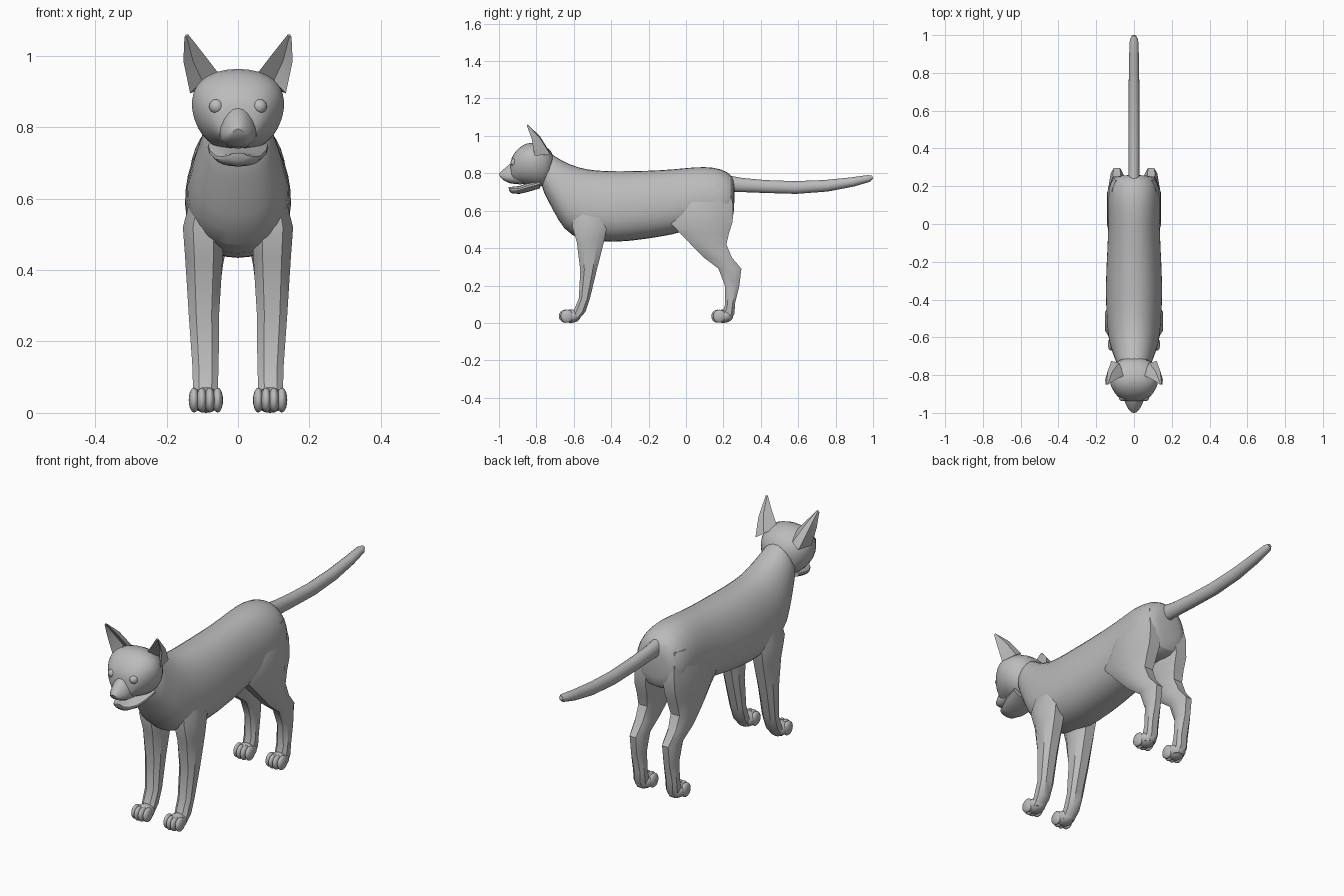
import bpy, bmesh, math
from mathutils import Vector

cube = bpy.data.objects.get("Cube")
if cube:
    bpy.data.objects.remove(cube, do_unlink=True)

grey = bpy.data.materials.new("plain grey")
grey.use_nodes = True
COLOUR = (0.5, 0.5, 0.5, 1)
grey.diffuse_color = COLOUR
grey.node_tree.nodes["Principled BSDF"].inputs["Base Color"].default_value = COLOUR


def finish(name, bm, mirror=False, subdiv=0, angle=40):
    """Turn a bmesh into a smooth-shaded object with its modifiers."""
    bmesh.ops.recalc_face_normals(bm, faces=bm.faces)
    mesh = bpy.data.meshes.new(name)
    bm.to_mesh(mesh)
    bm.free()
    mesh.materials.append(grey)
    mesh.shade_smooth()
    mesh.set_sharp_from_angle(angle=math.radians(angle))
    obj = bpy.data.objects.new(name, mesh)
    bpy.context.collection.objects.link(obj)
    if mirror:
        obj.modifiers.new("mirror", "MIRROR").use_mirror_merge = False
    if subdiv:
        sub = obj.modifiers.new("smooth", "SUBSURF")
        sub.levels = sub.render_levels = subdiv
    return obj


def ring(a, b, half, x=0, sides=16, power=2.2, pear=0):
    """Rounded section between side-plane points a and b (y, z)."""
    a, b = Vector((x, *a)), Vector((x, *b))
    points = []
    for i in range(sides):
        t = math.tau * (i + 0.5 * (sides == 8)) / sides
        c, s = math.cos(t), math.sin(t)
        c = math.copysign(abs(c) ** (2 / power), c)
        s = math.copysign(abs(s) ** (2 / power), s)
        p = (a + b) / 2 + (a - b) / 2 * c
        p.x += half * s * (1 + pear * c)
        points.append(p)
    return points


def skin(name, rings, **options):
    """Skin a closed surface over rings of equal length."""
    bm = bmesh.new()
    loops = [[bm.verts.new(p) for p in r] for r in rings]
    n = len(loops[0])
    for low, high in zip(loops, loops[1:]):
        for i in range(n):
            j = (i + 1) % n
            bm.faces.new((low[i], low[j], high[j], high[i]))
    bm.faces.new(loops[0])
    bm.faces.new(loops[-1])
    return finish(name, bm, **options)


def loft(name, rows, pear=0, power=2.2, **options):
    return skin(name, [ring(a, b, w, pear=pear, power=power) for a, b, w in rows], **options)


def blobs(name, items):
    """Mirrored group of ellipsoids given as (centre, radii)."""
    bm = bmesh.new()
    for centre, radii in items:
        new = bmesh.ops.create_uvsphere(bm, u_segments=16, v_segments=10, radius=1)["verts"]
        bmesh.ops.scale(bm, vec=radii, verts=new)
        bmesh.ops.translate(bm, vec=centre, verts=new)
    return finish(name, bm, mirror=True, angle=60)


# Torso and neck: spine point, belly point, half width
loft("body", [
    ((-.75, .935), (-.79, .75), .085),
    ((-.70, .89), (-.735, .645), .098),
    ((-.62, .848), (-.685, .55), .125),
    ((-.53, .822), (-.625, .455), .142),
    ((-.42, .815), (-.46, .425), .150),
    ((-.30, .815), (-.30, .432), .152),
    ((-.12, .820), (-.12, .46), .142),
    ((.00, .832), (-.02, .48), .138),
    ((.10, .840), (.09, .53), .138),
    ((.19, .828), (.19, .52), .138),
    ((.245, .795), (.245, .54), .115),
    ((.262, .75), (.258, .59), .07)], pear=-.13, subdiv=1)

# Skull
loft("head", [
    ((-.70, .905), (-.72, .75), .075),
    ((-.745, .945), (-.755, .728), .112),
    ((-.80, .968), (-.80, .725), .134),
    ((-.85, .966), (-.85, .735), .130),
    ((-.895, .94), (-.89, .745), .106),
    ((-.925, .90), (-.925, .755), .078),
    ((-.94, .865), (-.94, .765), .045)], pear=.13, subdiv=1)

# Muzzle with a pointed nose, wider towards the lip
loft("muzzle", [
    ((-.88, .875), (-.88, .74), .055),
    ((-.935, .855), (-.935, .745), .048),
    ((-.965, .83), (-.955, .752), .040),
    ((-.99, .808), (-.975, .762), .028),
    ((-1.0, .795), (-.992, .778), .014)], pear=-.3)

# Lower jaw, slightly open
loft("lower_jaw", [
    ((-.78, .765), (-.78, .72), .085),
    ((-.84, .75), (-.84, .702), .080),
    ((-.89, .732), (-.89, .69), .064),
    ((-.93, .728), (-.93, .692), .044),
    ((-.95, .728), (-.945, .706), .024)], pear=.15)

# Eyes and the brow pads around them
blobs("eyes", [((.06, -.917, .858), (.021, .021, .021))])

# Ears: cupped at the front, rounded behind
skin("ears", [
    [Vector(p) for p in row] for row in (
        ((.05, -.80, .945), (.08, -.735, .925), (.12, -.725, .90), (.134, -.81, .895), (.10, -.77, .93)),
        ((.10, -.825, 1.01), (.115, -.782, 1.0), (.138, -.775, .98), (.153, -.825, .985), (.126, -.80, .985)),
        ((.138, -.85, 1.058), (.14, -.847, 1.06), (.146, -.846, 1.06), (.15, -.85, 1.052), (.144, -.85, 1.055)))],
    mirror=True)


# Legs: height, front y, back y, inner x, outer x
def legs(name, rows):
    skin(name, [ring((f, z), (b, z), (o - i) / 2, x=(o + i) / 2, sides=8, power=2.6)
                for z, f, b, i, o in rows], mirror=True, angle=35)


legs("front_legs", [
    (.64, -.59, -.42, .05, .125),
    (.52, -.615, -.415, .035, .158),
    (.43, -.588, -.435, .04, .151),
    (.28, -.568, -.475, .05, .141),
    (.13, -.575, -.512, .052, .130),
    (.06, -.605, -.535, .055, .128),
    (.015, -.63, -.575, .06, .122)])
legs("back_legs", [
    (.74, .03, .235, .04, .118),
    (.63, -.06, .262, .012, .143),
    (.54, -.10, .26, .018, .147),
    (.48, -.04, .238, .025, .145),
    (.42, .02, .222, .038, .142),
    (.35, .09, .25, .048, .136),
    (.29, .17, .30, .055, .126),
    (.20, .205, .288, .058, .124),
    (.10, .208, .263, .056, .124),
    (.05, .19, .262, .056, .124),
    (.012, .18, .24, .06, .12)])

# Paws: one pad and four toes each
for name, y in (("front_paws", -.615), ("back_paws", .20)):
    toes = [((.09 + dx, y - .035 + abs(dx) * .4, .036), (.015, .034, .035))
            for dx in (-.033, -.011, .011, .033)]
    blobs(name, [((.09, y, .036), (.043, .052, .036))] + toes)

# Tail
loft("tail", [
    ((.22, .79), (.23, .70), .030),
    ((.30, .775), (.29, .70), .030),
    ((.42, .764), (.42, .695), .030),
    ((.58, .758), (.59, .69), .029),
    ((.74, .764), (.76, .703), .028),
    ((.88, .778), (.90, .73), .026),
    ((.97, .79), (.985, .755), .022),
    ((.995, .788), (1.0, .77), .010)], power=2)
